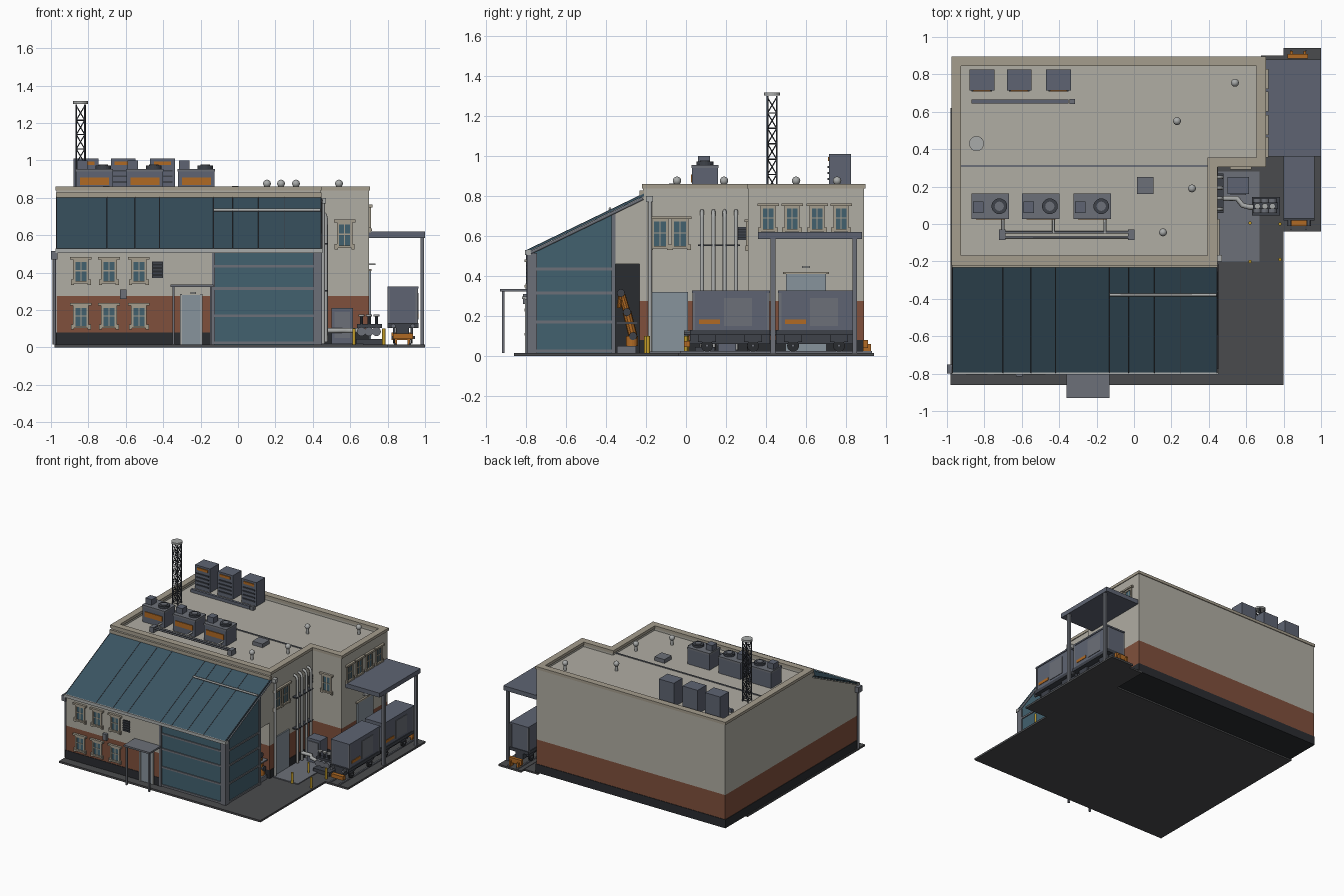
import bpy, bmesh, math
from mathutils import Vector

if "Cube" in bpy.data.objects:
    bpy.data.objects.remove(bpy.data.objects["Cube"])

def mat(name, hexcol):
    m = bpy.data.materials.new(name)
    c = [int(hexcol[i:i + 2], 16) / 255 for i in (0, 2, 4)]
    m.diffuse_color = [((v + .055) / 1.055) ** 2.4 for v in c] + [1]
    m.use_nodes = True
    m.node_tree.nodes["Principled BSDF"].inputs["Base Color"].default_value = m.diffuse_color
    return m

WALL, BRICK, BASE = mat("wall", "B0ADA3"), mat("brick", "80503C"), mat("base", "2A2C30")
GLASS, ROOF, SLAB = mat("glass", "42616F"), mat("roofing", "525355"), mat("slab", "4A4B4D")
TRIM, METAL, DARK = mat("trim", "A59D8D"), mat("metal", "6C7078"), mat("dark_metal", "3E424A")
BOXC, ORANGE, YELLOW = mat("container", "5E6472"), mat("orange", "B06A24"), mat("yellow", "C09A28")
DOOR, LIGHT, SLOPE = mat("door", "87939C"), mat("light_metal", "A9ABAA"), mat("slope_glass", "3A5462")

def finish(name, bm, m):
    bmesh.ops.recalc_face_normals(bm, faces=bm.faces)
    me = bpy.data.meshes.new(name)
    bm.to_mesh(me)
    bm.free()
    me.materials.append(m)
    o = bpy.data.objects.new(name, me)
    bpy.context.collection.objects.link(o)
    return o

def prism(name, pts, a, b, m, axis='z'):
    f = (lambda p, h: (p[0], p[1], h)) if axis == 'z' else (lambda p, h: (h, p[0], p[1]))
    bm = bmesh.new()
    lo, hi = [[bm.verts.new(f(p, h)) for p in pts] for h in (a, b)]
    bm.faces.new(lo)
    bm.faces.new(hi)
    for i in range(len(pts)):
        j = (i + 1) % len(pts)
        bm.faces.new((lo[i], lo[j], hi[j], hi[i]))
    return finish(name, bm, m)

def box(name, x0, x1, y0, y1, z0, z1, m):
    return prism(name, [(x0, y0), (x1, y0), (x1, y1), (x0, y1)], z0, z1, m)

def ring(name, outer, inner, z0, z1, m):
    bm = bmesh.new()
    L = [[bm.verts.new((*p, z)) for p in loop] for loop, z in ((outer, z0), (outer, z1), (inner, z1), (inner, z0))]
    for k in range(4):
        A, B = L[k], L[(k + 1) % 4]
        for i in range(len(A)):
            j = (i + 1) % len(A)
            bm.faces.new((A[i], A[j], B[j], B[i]))
    return finish(name, bm, m)

def cyl(name, p0, p1, r, m, n=16, r2=None):
    p0, p1 = Vector(p0), Vector(p1)
    bm = bmesh.new()
    bmesh.ops.create_cone(bm, cap_ends=True, segments=n, radius1=r, radius2=r if r2 is None else r2, depth=(p1 - p0).length)
    q = Vector((0, 0, 1)).rotation_difference(p1 - p0)
    for v in bm.verts:
        v.co = q @ v.co + (p0 + p1) / 2
    return finish(name, bm, m)

def pipes(name, paths, r, m, res=1):
    cu = bpy.data.curves.new(name, 'CURVE')
    cu.dimensions, cu.bevel_depth, cu.bevel_resolution, cu.use_fill_caps = '3D', r, res, True
    for path in paths:
        s = cu.splines.new('POLY')
        s.points.add(len(path) - 1)
        for p, c in zip(s.points, path):
            p.co = (*c, 1)
    cu.materials.append(m)
    o = bpy.data.objects.new(name, cu)
    bpy.context.collection.objects.link(o)

def on_wall(name, face, w, u0, u1, z0, z1, d, m, back=0.004):
    if face == 'front':
        return box(name, u0, u1, w - d, w + back, z0, z1, m)
    return box(name, w - back, w + d, u0, u1, z0, z1, m)

def window(name, face, w, u, z0, z1, hw=.036):
    P = lambda part, a, b, c, e, d, m: on_wall(name + part, face, w, a, b, c, e, d, m)
    P("_pane", u - hw, u + hw, z0, z1, .003, GLASS)
    for s in (-1, 1):
        P("_jamb", u + s * hw - .006, u + s * hw + .006, z0, z1, .01, TRIM)
        P("_ear", u + s * (hw + .009) - .009, u + s * (hw + .009) + .009, z0 - .02, z0 + .008, .012, TRIM)
    P("_mullion", u - .003, u + .003, z0, z1, .006, TRIM)
    P("_bar", u - hw, u + hw, (z0 + z1) / 2 - .003, (z0 + z1) / 2 + .003, .006, TRIM)
    P("_sill", u - hw - .012, u + hw + .012, z0 - .012, z0, .016, TRIM)
    P("_head", u - hw - .006, u + hw + .006, z1 - .008, z1 + .004, .01, TRIM)
    P("_lintel", u - hw - .022, u + hw + .022, z1 + .004, z1 + .018, .018, TRIM)

def louvre(name, face, w, u0, u1, z0, z1):
    on_wall(name, face, w, u0, u1, z0, z1, .004, BASE)
    for i in range(5):
        z = z0 + (i + .5) * (z1 - z0) / 5
        on_wall(name + "_slat", face, w, u0, u1, z - .004, z + .004, .01, DARK)

# ground slabs
box("ground_slab", -.98, .80, -.86, .62, 0, .015, SLAB)
box("track_slab", .80, 1, -.04, .94, 0, .015, SLAB)
box("dock_slab", .68, .82, .30, .90, 0, .013, SLAB)
box("equipment_pad", .45, .67, -.20, .28, .014, .022, METAL)

# main building: L footprint, lower courses include the lean-to
def ell(o, y=-.215):
    return [(-.97 - o, y - o), (.44 + o, y - o), (.44 + o, .31 - o), (.70 + o, .31 - o), (.70 + o, .89 + o), (-.97 - o, .89 + o)]
box("leanto_base", -.974, -.13, -.794, -.2, .012, .08, BASE)
box("leanto_brick", -.97, -.13, -.79, -.2, .08, .275, BRICK)
prism("main_base", ell(.004), .012, .08, BASE)
prism("main_brick", ell(0), .02, .275, BRICK)
prism("main_wall", ell(0), .275, .82, WALL)
ring("parapet", ell(0), ell(-.04), .81, .84, WALL)
ring("parapet_coping", ell(.006), ell(-.046), .838, .86, TRIM)
box("roof_joint", -.925, .40, .305, .315, .818, .826, METAL)

# lean-to wall, glazed corner and sloping roof
slope = lambda y: .52 + (y + .79) * .28 / .58
prism("leanto_wall", [(-.79, .275), (-.79, .515), (-.21, slope(-.21) - .005), (-.21, .275)], -.97, -.13, WALL, 'x')
prism("glazed_corner", [(-.785, .015), (-.785, .515), (-.36, slope(-.36) - .005), (-.36, .015)], -.13, .44, GLASS, 'x')
prism("side_wall_head", [(-.36, .46), (-.36, slope(-.36) - .005), (-.21, slope(-.21) - .005), (-.21, .46)], -.13, .442, WALL, 'x')
box("side_bay_back", -.13, .22, -.36, -.21, .015, .46, BASE)
box("side_jamb_wall", .22, .44, -.232, -.21, .275, .46, WALL)
box("side_jamb_brick", .22, .44, -.232, -.21, .08, .275, BRICK)
box("side_jamb_base", .22, .444, -.232, -.21, .015, .08, BASE)
prism("sloping_roof", [(-.80, slope(-.80)), (-.80, slope(-.80) + .012), (-.21, slope(-.21) + .012), (-.21, slope(-.21))], -.972, .447, SLOPE, 'x')
for x in (-.97, -.70, -.55, -.42, -.13, -.03, .11, .25, .443):
    pipes("roof_seam", [[(x, -.80, slope(-.80) + .011), (x, -.215, slope(-.215) + .011)]], .003, DARK)
box("roof_flashing", -.972, .447, -.232, -.21, .80, .828, TRIM)
pipes("roof_rail", [[(-.13, -.38, .735), (.44, -.38, .735)]], .008, LIGHT)
for z in (.025, .17, .315, .435):
    box("front_transom", -.13, .445, -.792, -.78, z - .007, z + .007, METAL)
    box("side_transom", .432, .447, -.79, -.36, z - .007, z + .007, METAL)
box("corner_post", .40, .448, -.795, -.745, .015, .515, METAL)
box("side_post", .42, .448, -.372, -.352, .015, slope(-.36), METAL)
box("glazing_post", -.14, -.122, -.796, -.77, .015, .515, METAL)
pipes("side_rafter", [[(.443, -.79, .51), (.443, -.215, .788)]], .009, METAL)

# gutters and downpipes
box("gutter", -.975, .452, -.805, -.775, .505, .53, LIGHT)
box("gutter_hopper", -1, -.965, -.80, -.75, .47, .515, METAL)
pipes("front_downpipe", [[(-.982, -.775, .47), (-.982, -.775, .015)]], .009, METAL, 2)
pipes("step_downpipe", [[(.455, -.18, .80), (.455, -.18, .015)]], .01, LIGHT, 2)
box("step_hopper", .44, .47, -.20, -.165, .77, .80, LIGHT)

# windows and louvres
for x in (-.84, -.69, -.53):
    window("lower_window", 'front', -.79, x, .115, .22)
    window("upper_window", 'front', -.79, x, .355, .465)
window("wing_front_window", 'front', .31, .57, .545, .665)
for y in (-.13, -.03):
    window("step_window", 'right', .44, y, .55, .68)
for y in (.41, .53, .655, .775):
    window("wing_window", 'right', .70, y, .635, .745, .032)
louvre("front_louvre", 'front', -.79, -.46, -.40, .37, .46)
louvre("step_louvre", 'right', .44, .26, .305, .58, .645)

# doors, entrance canopy, lamps
on_wall("front_door", 'front', -.79, -.30, -.20, .015, .28, .008, DOOR)
for u in (-.305, -.195):
    on_wall("front_door_frame", 'front', -.79, u - .006, u + .006, .015, .285, .014, LIGHT)
box("entrance_canopy", -.36, -.13, -.93, -.78, .322, .336, METAL)
for x in (-.345, -.145):
    box("canopy_post", x - .006, x + .006, -.92, -.908, 0.015, .322, METAL)
on_wall("door_lamp", 'front', -.79, -.255, -.225, .285, .297, .03, LIGHT)
on_wall("meter_box", 'front', -.79, -.63, -.595, .26, .31, .025, METAL)
on_wall("step_door", 'right', .44, -.17, .01, .015, .32, .01, DOOR)
on_wall("dock_door", 'right', .70, .50, .70, .015, .41, .01, DOOR)
on_wall("dock_door_head", 'right', .70, .485, .715, .41, .42, .015, TRIM)
on_wall("dock_lamp", 'right', .70, .58, .62, .44, .45, .035, LIGHT)

# loading canopy
box("dock_canopy", .70, 1, .36, .88, .585, .62, BOXC)
for y in (.435, .843):
    box("dock_post", .975, .995, y - .012, y + .012, .015, .585, METAL)

# rail track with two container wagons
for x in (.84, .92):
    box("rail", x - .006, x + .006, -.03, .93, .015, .025, METAL)
for y0, y1 in ((.02, .42), (.45, .85)):
    box("container", .805, .96, y0 + .015, y1 - .005, .13, .322, BOXC)
    box("container_lid", .80, .965, y0 + .01, y1, .315, .327, BOXC)
    box("wagon_frame", .80, .965, y0, y1, .105, .13, DARK)
    box("wagon_beam", .845, .915, y0, y1, .06, .105, DARK)
    box("wagon_label", .955, .964, y0 + .045, y0 + .15, .16, .182, ORANGE)
    box("container_panel", .955, .964, y0 + .17, y0 + .31, .15, .29, METAL)
    for y in (y0 + .018, y1 - .012):
        for x in (.805, .955):
            box("container_corner", x - .006, x + .008, y - .006, y + .008, .13, .32, METAL)
    for y in (y0 + .085, y1 - .085):
        cyl("axle", (.82, y, .052), (.945, y, .052), .008, METAL, 8)
        for x in (.828, .922):
            cyl("wheel", (x, y, .052), (x + .012, y, .052), .03, BASE)
            box("axle_box", x, x + .014, y - .045, y + .045, .07, .105, DARK)
    for x in (.83, .935):
        cyl("buffer", (x, y0 - .03, .115), (x, y0, .115), .012, METAL, 10)
box("front_coupler", .83, .935, -.01, .02, .045, .075, ORANGE)
box("end_stop", .82, .93, .885, .91, .04, .08, ORANGE)
for x in (.835, .905):
    box("end_stop_leg", x, x + .015, .885, .925, .015, .06, ORANGE)

# wall pipes, cabinet, pump skid
pipes("wall_pipes", [[(.47, y, .03), (.47, y, .69), (.466, y, .708), (.456, y, .72), (.435, y, .725)] for y in (.08, .137, .193, .25)], .01, LIGHT, 2)
for z in (.3, .55):
    box("pipe_bracket", .44, .478, .06, .27, z, z + .008, DARK)
box("cabinet", .50, .615, .16, .25, .022, .21, BOXC)
box("cabinet_door", .515, .60, .154, .165, .05, .19, METAL)
pipes("skid_feed", [[(.47, .137, .09), (.55, .137, .09), (.58, .10, .09), (.62, .09, .09), (.66, .09, .09)]], .014, LIGHT, 2)
box("pump_skid", .63, .78, .045, .145, .015, .045, DARK)
for x in (.66, .70, .74):
    cyl("pump", (x, .06, .085), (x, .135, .085), .024, METAL)
    cyl("pump_neck", (x, .095, .10), (x, .095, .165), .008, DARK, 10)
    cyl("pump_flange", (x, .095, .165), (x, .095, .175), .016, LIGHT, 12)
box("pump_header", .635, .77, .08, .115, .105, .125, DARK)
for x, y in ((.62, -.20), (.78, -.19), (.62, .005), (.78, .0)):
    cyl("bollard", (x, y, .015), (x, y, .10), .009, YELLOW, 12)

# robot arm in the side bay
box("robot_plinth", .34, .43, -.345, -.25, .015, .05, METAL)
cyl("robot_base", (.39, -.27, .05), (.39, -.27, .10), .03, ORANGE)
for a, b, r in (((.39, -.265, .10), (.39, -.295, .22), .022), ((.39, -.295, .22), (.39, -.325, .32), .018), ((.40, -.325, .32), (.40, -.335, .24), .011)):
    cyl("robot_link", a, b, r, ORANGE, 10)
for y, z in ((-.265, .10), (-.295, .22), (-.325, .315)):
    cyl("robot_joint", (.365, y, z), (.42, y, z), .02, DARK, 12)
box("work_table", .25, .43, -.35, -.24, .16, .17, METAL)

# rooftop air handlers with manifold
for x in (-.865, -.595, -.32):
    box("air_handler", x, x + .195, .03, .16, .82, .945, BOXC)
    box("handler_lid", x - .003, x + .198, .027, .163, .94, .955, METAL)
    box("handler_stripe", x + .02, x + .175, .024, .034, .868, .908, ORANGE)
    box("handler_intake", x + .005, x + .06, .06, .12, .955, 1.0, BOXC)
    cyl("fan_shroud", (x + .145, .095, .95), (x + .145, .095, .972), .042, DARK, 20)
    cyl("fan_hub", (x + .145, .095, .97), (x + .145, .095, .977), .025, METAL, 12)
    pipes("handler_riser", [[(x + .165, .04, .85), (x + .165, -.05, .85)]], .008, LIGHT)
pipes("roof_manifold", [[(-.70, y, .85), (-.01, y, .85)] for y in (-.045, -.07)], .007, METAL)
for x in (-.71, -.02):
    box("manifold_end", x - .012, x + .022, -.085, -.03, .82, .862, METAL)

# condenser towers, cable tray, hatch, vents
for x in (-.88, -.68, -.47):
    box("condenser", x, x + .133, .715, .825, .82, 1.01, BOXC)
    box("condenser_stripe", x + .02, x + .113, .709, .72, .975, .995, ORANGE)
    for i in range(4):
        box("condenser_slat", x + .012, x + .121, .708, .72, .85 + i * .03, .86 + i * .03, DARK)
box("cable_tray", -.87, -.35, .645, .665, .82, .845, BOXC)
box("tray_end", -.345, -.315, .642, .668, .82, .85, METAL)
box("roof_hatch", .015, .105, .16, .25, .82, .85, METAL)
for x, y in ((.54, .755), (.23, .55), (.31, .19), (.155, -.045)):
    cyl("vent_stem", (x, y, .82), (x, y, .87), .011, LIGHT, 12)
    bpy.ops.mesh.primitive_uv_sphere_add(segments=16, ring_count=8, radius=.021, location=(x, y, .876))
    o = bpy.context.object
    o.name = "vent_cap"
    o.data.materials.append(LIGHT)
    bpy.ops.object.shade_smooth_by_angle()

# lattice mast
cx, cy, h = -.842, .43, .023
C = [(cx - h, cy - h), (cx + h, cy - h), (cx + h, cy + h), (cx - h, cy + h)]
pipes("mast_legs", [[(*c, .82), (*c, 1.30)] for c in C], .005, DARK)
braces = []
for k in range(6):
    z = .83 + k * .077
    for i in range(4):
        a, b = C[i], C[(i + 1) % 4]
        braces += [[(*a, z), (*b, z + .077)], [(*b, z), (*a, z + .077)], [(*a, z), (*b, z)]]
pipes("mast_braces", braces, .003, DARK, 0)
cyl("mast_head", (cx, cy, 1.302), (cx, cy, 1.318), .04, LIGHT, 24)
